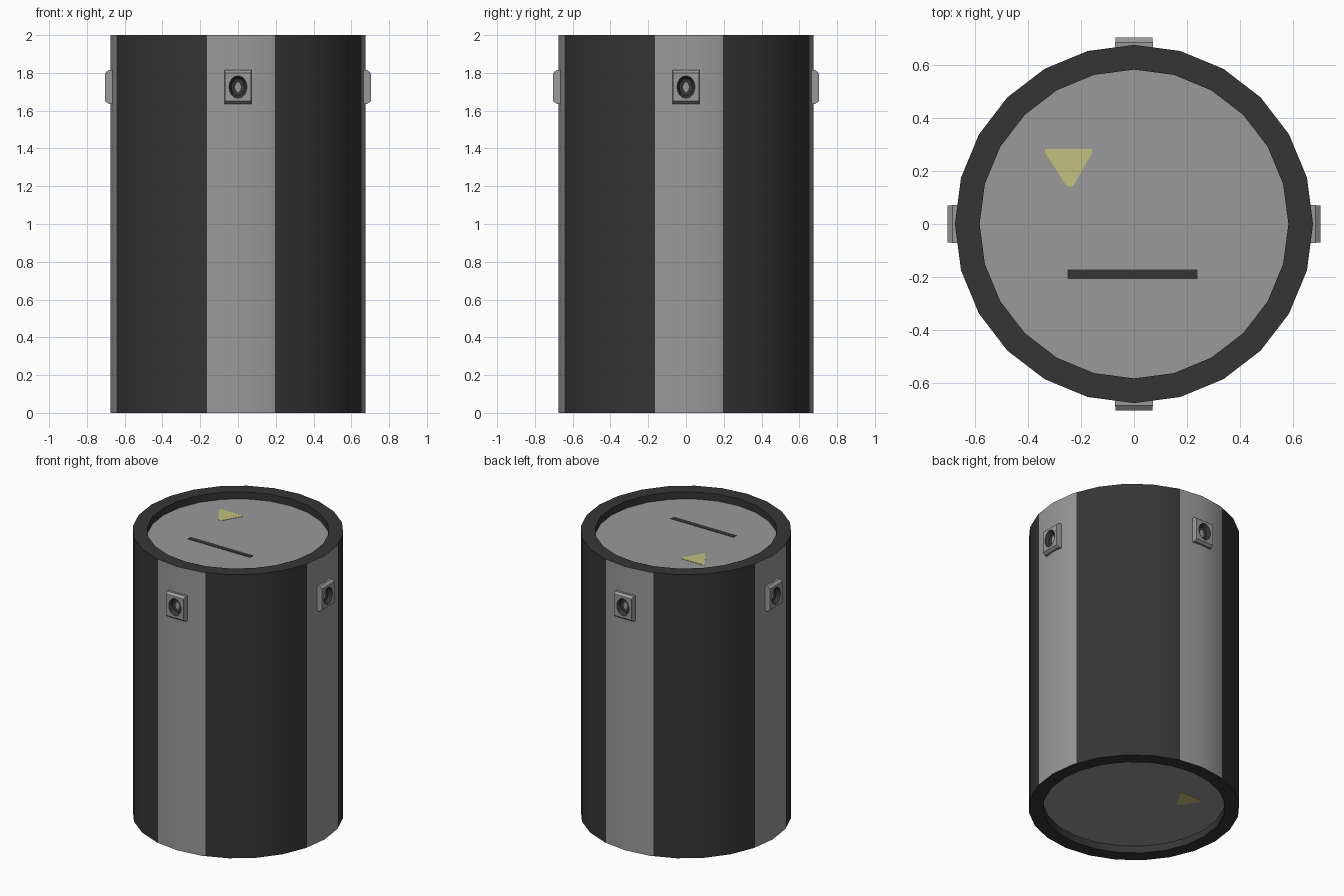
import bpy, bmesh, math
from mathutils import Matrix, Vector

if "Cube" in bpy.data.objects:
    bpy.data.objects.remove(bpy.data.objects["Cube"])

R_OUT, R_IN, H, RECESS = 0.675, 0.582, 2.0, 0.05
STEP = 15.0                      # 24-sided drum
STRIPE = (-14.2, 16.9)           # angular span of each light stripe
CENTRE_Z = 1.725


def material(name, rgb):
    m = bpy.data.materials.new(name)
    m.diffuse_color = (*rgb, 1.0)
    m.use_nodes = True
    m.node_tree.nodes["Principled BSDF"].inputs["Base Color"].default_value = m.diffuse_color
    return m


dark = material("charcoal", (0.036, 0.036, 0.036))
light = material("mid_grey", (0.32, 0.32, 0.32))
yellow = material("pale_yellow", (0.56, 0.53, 0.21))


def finish(name, bm, mats, smooth=True):
    bmesh.ops.recalc_face_normals(bm, faces=bm.faces)
    me = bpy.data.meshes.new(name)
    bm.to_mesh(me)
    bm.free()
    for m in mats:
        me.materials.append(m)
    ob = bpy.data.objects.new(name, me)
    bpy.context.collection.objects.link(ob)
    if smooth:
        bpy.context.view_layer.objects.active = ob
        ob.select_set(True)
        bpy.ops.object.shade_smooth_by_angle(angle=math.radians(25))
        ob.select_set(False)
    return ob


def rim_point(deg, radius, z):
    """Point on the flat-sided drum outline at a given angle."""
    half = STEP / 2
    r = radius * math.cos(math.radians(half)) / math.cos(math.radians(deg % STEP - half))
    a = math.radians(deg)
    return Vector((r * math.cos(a), r * math.sin(a), z))


def bridge(bm, a, b, mat=0):
    faces = []
    for i in range(len(a)):
        j = (i + 1) % len(a)
        f = bm.faces.new((a[i], a[j], b[j], b[i]))
        f.material_index = mat
        faces.append(f)
    return faces


# drum shell: outer wall with four light stripes, rims and recess walls
angles = sorted([k * STEP for k in range(24)] +
                [(q * 90 + s) % 360 for q in range(4) for s in STRIPE])
profile = [(R_IN, RECESS), (R_IN, 0), (R_OUT, 0), (R_OUT, H), (R_IN, H), (R_IN, H - RECESS)]
bm = bmesh.new()
rings = [[bm.verts.new(rim_point(a, r, z)) for a in angles] for r, z in profile]
for n in range(len(rings) - 1):
    for f in bridge(bm, rings[n], rings[n + 1]):
        if n == 2:
            c = f.calc_center_median()
            rel = (math.degrees(math.atan2(c.y, c.x)) + 45) % 90 - 45
            f.material_index = int(STRIPE[0] < rel < STRIPE[1])
finish("drum_shell", bm, [dark, light])

# recessed end lids
for name, z in (("bottom_lid", RECESS), ("top_lid", H - RECESS)):
    bm = bmesh.new()
    f = bm.faces.new([bm.verts.new(rim_point(k * STEP, R_IN, z)) for k in range(24)])
    f.normal_update()
    ob = finish(name, bm, [light], False)
    if (ob.data.polygons[0].normal.z > 0) != (z > 1):
        ob.data.flip_normals()


# painted marks on the lids, as thin plates
def plate(name, outline, z, mat):
    bm = bmesh.new()
    f = bm.faces.new([bm.verts.new((x, y, z - 0.002)) for x, y in outline])
    top = bmesh.ops.extrude_face_region(bm, geom=[f])
    bmesh.ops.translate(bm, vec=(0, 0, 0.004),
                        verts=[g for g in top["geom"] if isinstance(g, bmesh.types.BMVert)])
    finish(name, bm, [mat], False)


triangle = [(-0.335, 0.283), (-0.335, 0.268), (-0.255, 0.145), (-0.24, 0.14),
            (-0.228, 0.145), (-0.158, 0.268), (-0.158, 0.283)]
plate("top_triangle_mark", triangle, H - RECESS, yellow)
plate("bottom_triangle_mark", triangle, RECESS, yellow)
plate("top_line_mark", [(-0.25, -0.207), (0.24, -0.207), (0.24, -0.172), (-0.25, -0.172)],
      H - RECESS, dark)


# four socket blocks: chamfered box with a dark dished hole and a light pin
def ring(bm, x, hw, hh, square):
    out = []
    for k in range(16):
        c, s = math.cos(k * math.pi / 8), math.sin(k * math.pi / 8)
        d = max(abs(c), abs(s)) if square else 1
        out.append(bm.verts.new((x, hw * c / d, hh * s / d)))
    return out


for q, side in enumerate(("right", "back", "left", "front")):
    bm = bmesh.new()
    steps = [ring(bm, 0.64, 0.071, 0.089, True), ring(bm, 0.685, 0.071, 0.089, True),
             ring(bm, 0.703, 0.069, 0.075, True), ring(bm, 0.703, 0.048, 0.06, False),
             ring(bm, 0.678, 0.036, 0.045, False), ring(bm, 0.672, 0.011, 0.013, False)]
    for n in range(5):
        bridge(bm, steps[n], steps[n + 1], int(n >= 3))
    bm.faces.new(steps[-1])
    bm.transform(Matrix.Translation((0, 0, CENTRE_Z)) @ Matrix.Rotation(q * math.pi / 2, 4, "Z"))
    finish(side + "_socket", bm, [light, dark])
